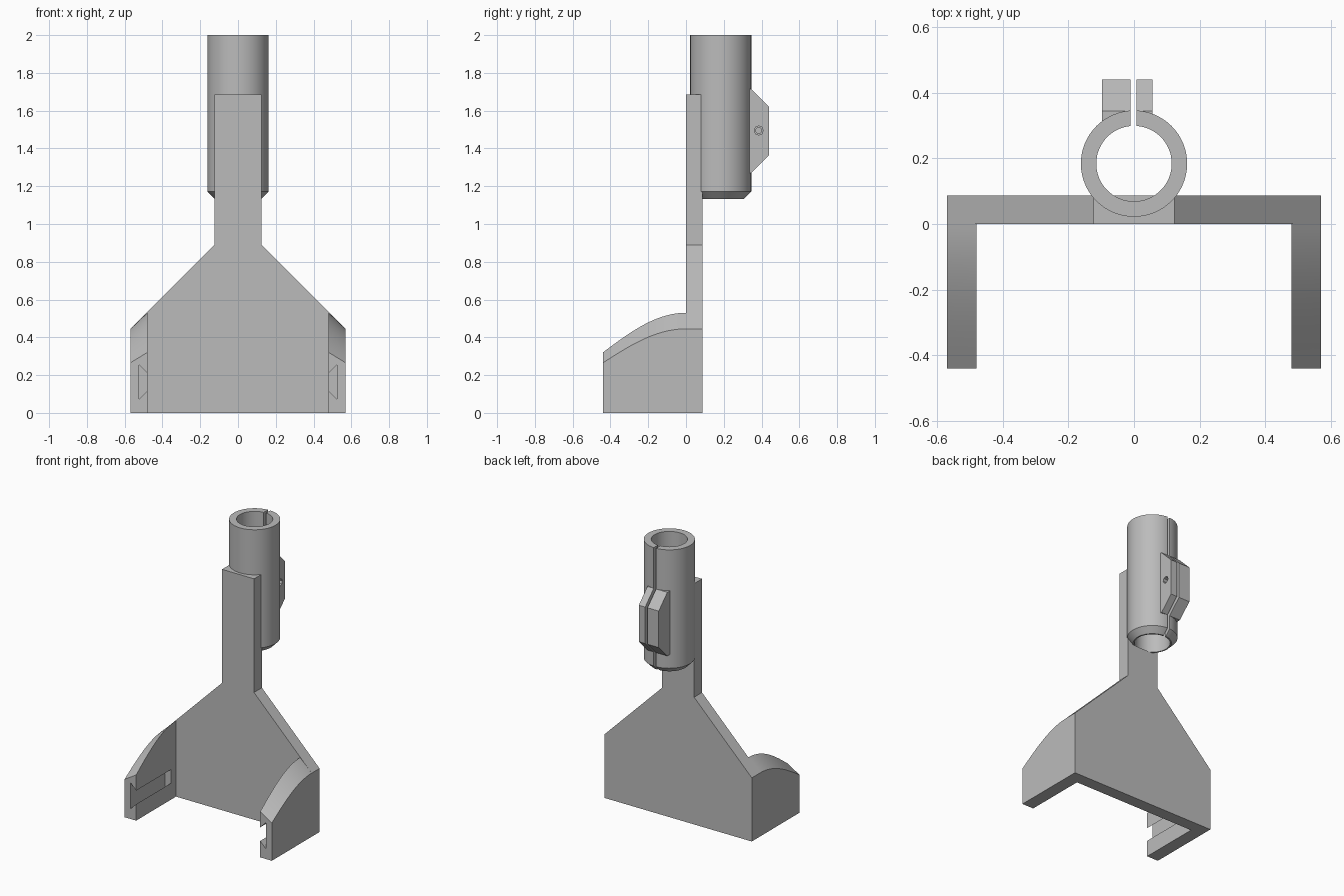
import bpy, bmesh
from math import sin, cos, pi, radians

cube = bpy.data.objects.get("Cube")
if cube:
    bpy.data.objects.remove(cube, do_unlink=True)

grey = bpy.data.materials.new("plain grey")
grey.use_nodes = True
grey.diffuse_color = (0.5, 0.5, 0.5, 1)
grey.node_tree.nodes["Principled BSDF"].inputs["Base Color"].default_value = (0.5, 0.5, 0.5, 1)


def loft(name, rings, looped=False):
    """Skin a list of rings; cap the ends, or join last to first if looped."""
    bm = bmesh.new()
    loops = [[bm.verts.new(p) for p in ring] for ring in rings]
    pairs = list(zip(loops, loops[1:]))
    if looped:
        pairs.append((loops[-1], loops[0]))
    else:
        bm.faces.new(loops[0])
        bm.faces.new(loops[-1])
    for a, b in pairs:
        for i in range(len(a)):
            j = (i + 1) % len(a)
            bm.faces.new((a[i], a[j], b[j], b[i]))
    bmesh.ops.recalc_face_normals(bm, faces=bm.faces)
    mesh = bpy.data.meshes.new(name)
    bm.to_mesh(mesh)
    bm.free()
    mesh.materials.append(grey)
    obj = bpy.data.objects.new(name, mesh)
    bpy.context.collection.objects.link(obj)
    return obj


def prism(name, points, axis, start, end):
    """Extrude a 2D outline along the x, y or z axis."""
    place = {"x": lambda p, d: (d, p[0], p[1]),
             "y": lambda p, d: (p[0], d, p[1]),
             "z": lambda p, d: (p[0], p[1], d)}[axis]
    return loft(name, [[place(p, d) for p in points] for d in (start, end)])


def circle(cx, cy, r, n):
    return [(cx + r * cos(2 * pi * i / n), cy + r * sin(2 * pi * i / n)) for i in range(n)]


def activate(obj):
    bpy.ops.object.select_all(action="DESELECT")
    obj.select_set(True)
    bpy.context.view_layer.objects.active = obj


def cut(obj, cutter):
    mod = obj.modifiers.new("cut", "BOOLEAN")
    mod.operation = "DIFFERENCE"
    mod.solver = "EXACT"
    mod.object = cutter
    activate(obj)
    bpy.ops.object.modifier_apply(modifier=mod.name)
    bpy.data.objects.remove(cutter, do_unlink=True)


def smooth(obj):
    activate(obj)
    bpy.ops.object.shade_smooth_by_angle(angle=radians(30))


# Dimensions
W, INNER = 0.57, 0.48          # outer and inner half width of the fork
FRONT, BACK = -0.44, 0.087     # depth of arms and back of plate
TUBE_Y, R_OUT, R_IN = 0.184, 0.162, 0.115
TUBE_Z, TOP = 1.133, 2.0
SIDES = 64

# Back plate with tapered shoulders and a neck, grooved by the tube bore
half = [(W, 0), (W, 0.445), (0.124, 0.89), (0.124, 1.685)]
plate = prism("back_plate", half + [(-x, z) for x, z in reversed(half)], "y", 0, BACK)
cut(plate, prism("bore_cutter", circle(0, TUBE_Y, R_IN, SIDES), "z", TUBE_Z, TOP))
smooth(plate)

# Side arms with a curved sloping top and a dovetail slot inside
for side, s in (("left", 1), ("right", -1)):
    rings = []
    for i in range(25):
        t = i / 24
        rise = sin(t * pi / 2)
        y = FRONT * (1 - t)
        rings.append([(s * INNER, y, 0), (s * W, y, 0),
                      (s * W, y, 0.265 + 0.18 * rise),
                      (s * INNER, y, 0.32 + 0.21 * rise)])
    arm = loft(side + "_arm", rings)
    slot = [(s * 0.46, 0.135), (s * 0.525, 0.07), (s * 0.525, 0.255), (s * 0.46, 0.19)]
    cut(arm, prism("slot_cutter", slot, "y", FRONT - 0.1, -0.055))
    smooth(arm)

# Split tube with a chamfered lower rim
profile = [(R_IN, TUBE_Z), (0.124, TUBE_Z), (R_OUT, 1.172), (R_OUT, TOP), (R_IN, TOP)]
tube = loft("clamp_tube", [[(x, y, z) for x, y in circle(0, TUBE_Y, r, SIDES)]
                           for r, z in profile], looped=True)
slit = [(-0.01, TUBE_Y), (0.008, TUBE_Y), (0.008, 0.5), (-0.01, 0.5)]
cut(tube, prism("slit_cutter", slit, "z", 1, 2.1))
smooth(tube)

# Clamp ears either side of the slit, with a bolt hole
ear = [(0.3, 1.27), (0.345, 1.27), (0.44, 1.365), (0.44, 1.62), (0.345, 1.715), (0.3, 1.715)]
left_ear = prism("left_clamp_ear", ear, "x", 0.008, 0.057)
cut(left_ear, prism("hole_cutter", circle(0.385, 1.495, 0.024, 8), "x", -0.005, 0.1))
right_ear = prism("right_clamp_ear", ear, "x", -0.097, -0.01)
cut(right_ear, prism("hole_cutter", circle(0.385, 1.495, 0.016, 16), "x", -0.075, 0.0))
